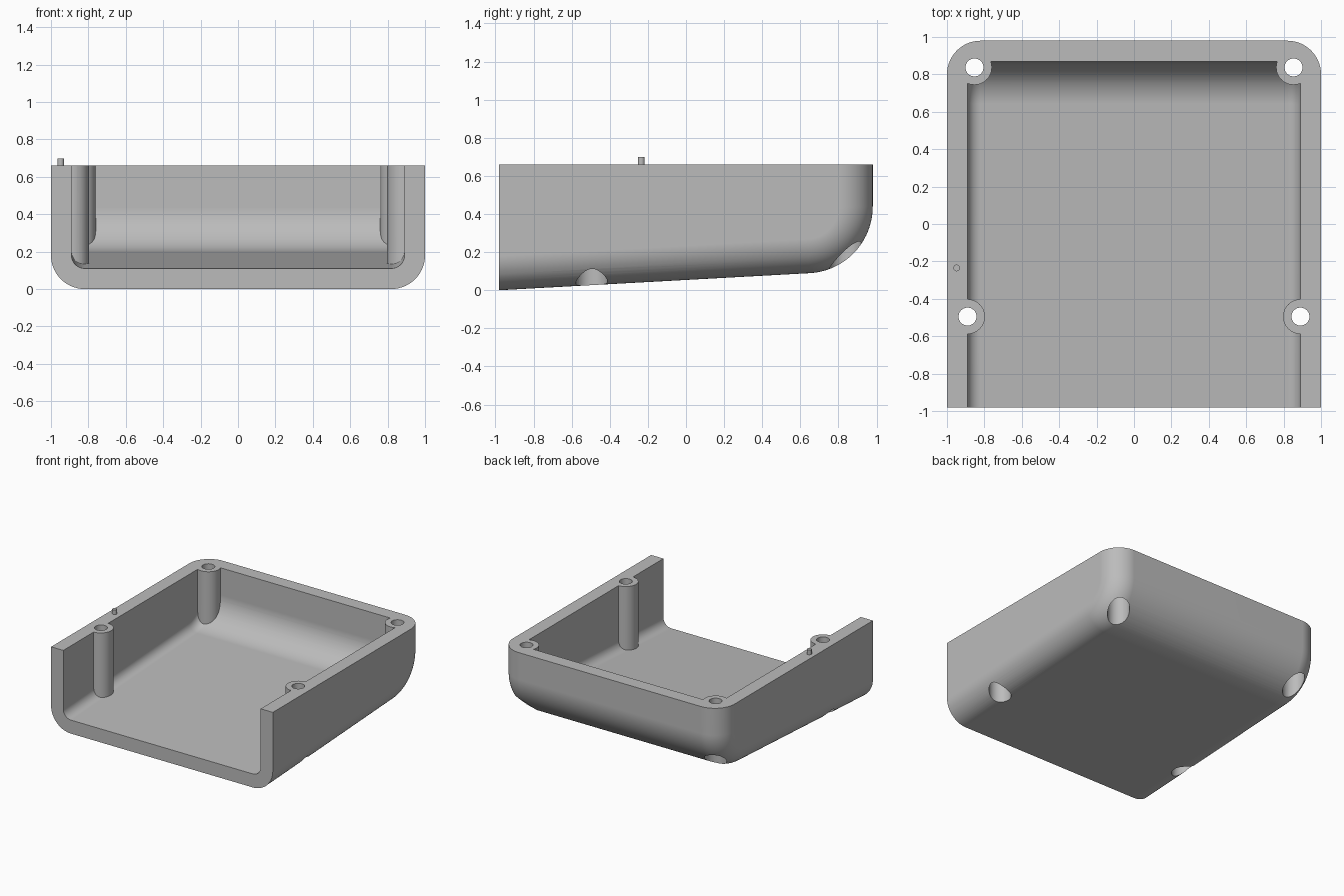
import bpy, bmesh, math
from math import sin, cos, pi

if "Cube" in bpy.data.objects:
    bpy.data.objects.remove(bpy.data.objects["Cube"])

HALF_LEN, TOP = 0.98, 0.66
FILLET, HEEL = 0.18, 0.35          # side edge radius, back bottom radius
WALL = 0.11
SLOPE = math.atan(0.055)           # tilt of the floor
HEEL_Y = HALF_LEN - HEEL
HEEL_Z = HEEL / cos(SLOPE) + math.tan(SLOPE) * (HEEL_Y + HALF_LEN)

grey = bpy.data.materials.new("plain_grey")
grey.use_nodes = True
colour = (0.5, 0.5, 0.5, 1)
grey.diffuse_color = colour
grey.node_tree.nodes["Principled BSDF"].inputs["Base Color"].default_value = colour


def make_object(name, bm):
    bmesh.ops.recalc_face_normals(bm, faces=bm.faces)
    mesh = bpy.data.meshes.new(name)
    bm.to_mesh(mesh)
    bm.free()
    mesh.materials.append(grey)
    obj = bpy.data.objects.new(name, mesh)
    bpy.context.collection.objects.link(obj)
    return obj


def side_profile(inset, front, top):
    """Side outline (y, z): sloped floor, rounded heel, upright back."""
    r = HEEL - inset
    floor_z = HEEL_Z - r / cos(SLOPE) - math.tan(SLOPE) * (HEEL_Y - front)
    pts = [(front, top), (front, floor_z)]
    steps = 24
    for i in range(steps + 1):
        a = SLOPE + (pi / 2 - SLOPE) * i / steps
        pts.append((HEEL_Y + r * sin(a), HEEL_Z - r * cos(a)))
    return pts + [(HEEL_Y + r, top)]


def shell_solid(name, inset, front, top):
    """Side outlines lofted across x, shrinking towards the sides to round the edges."""
    r = FILLET - inset
    steps = 14
    right = [(1 - FILLET + r * sin(a), inset + r * (1 - cos(a)))
             for a in (pi / 2 * i / steps for i in range(steps + 1))]
    stations = [(-x, d) for x, d in reversed(right)] + right
    bm = bmesh.new()
    rings = [[bm.verts.new((x, y, z)) for y, z in side_profile(d, front, top)]
             for x, d in stations]
    for a, b in zip(rings, rings[1:]):
        for i in range(len(a)):
            j = (i + 1) % len(a)
            bm.faces.new((a[i], a[j], b[j], b[i]))
    bm.faces.new(rings[0])
    bm.faces.new(rings[-1])
    return make_object(name, bm)


def cylinder(name, x, y, radius, z0, z1, sides=40):
    bm = bmesh.new()
    bmesh.ops.create_cone(bm, cap_ends=True, segments=sides, radius1=radius,
                          radius2=radius, depth=z1 - z0)
    bmesh.ops.translate(bm, verts=bm.verts, vec=(x, y, (z0 + z1) / 2))
    return make_object(name, bm)


def cut(target, cutter):
    """Subtract the cutter and delete it."""
    mod = target.modifiers.new("cut", 'BOOLEAN')
    mod.operation, mod.solver, mod.object = 'DIFFERENCE', 'EXACT', cutter
    bpy.context.view_layer.update()
    graph = bpy.context.evaluated_depsgraph_get()
    mesh = bpy.data.meshes.new_from_object(target.evaluated_get(graph))
    target.modifiers.clear()
    target.data = mesh
    bpy.data.objects.remove(cutter)


def smooth(obj):
    bpy.ops.object.select_all(action='DESELECT')
    obj.select_set(True)
    bpy.context.view_layer.objects.active = obj
    bpy.ops.object.shade_smooth_by_angle(angle=math.radians(30))


# Tray and its hollow, with the screw posts left standing in the hollow
tray = shell_solid("tray", 0, -HALF_LEN, TOP)
hollow = shell_solid("hollow", WALL, -1.2, 0.9)
posts = [(side * x, y) for x, y in ((0.853, 0.837), (0.89, -0.495)) for side in (-1, 1)]
for x, y in posts:
    cut(hollow, cylinder("post", x, y, 0.093, -0.3, 1.2))
cut(tray, hollow)

# Screw holes with wide recesses from below
for x, y in posts:
    cut(tray, cylinder("screw_hole", x, y, 0.048, -0.3, 1.2))
    cut(tray, cylinder("screw_recess", x, y, 0.083, -0.3, 0.38))
smooth(tray)
weighted = tray.modifiers.new("even_shading", 'WEIGHTED_NORMAL')
weighted.keep_sharp = True

# Small locating peg on the rim
smooth(cylinder("rim_peg", -0.948, -0.235, 0.018, TOP - 0.03, 0.698, 20))
